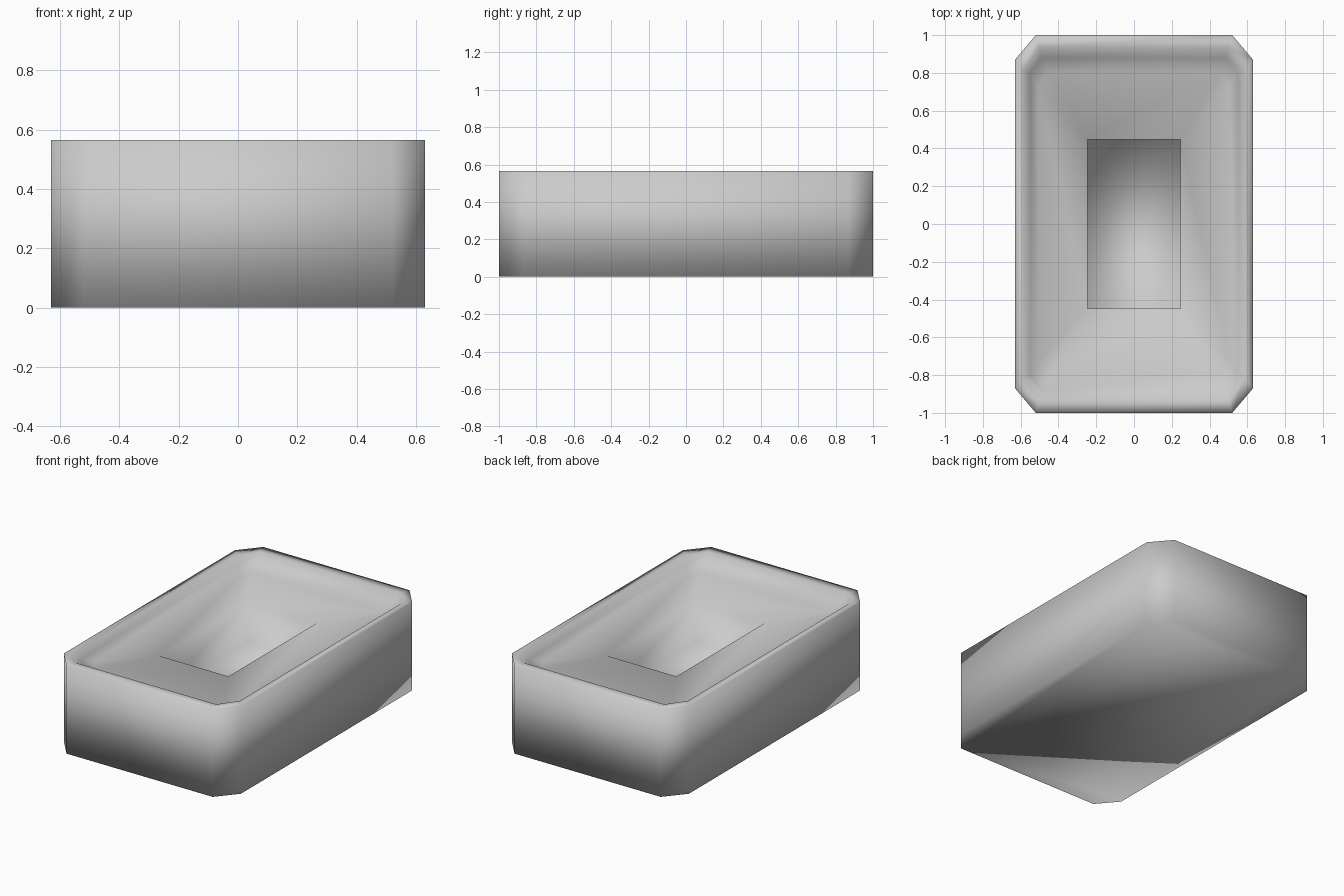
import bpy
import bmesh

cube = bpy.data.objects.get("Cube")
if cube:
    bpy.data.objects.remove(cube, do_unlink=True)

# Single pale grey finish
grey = bpy.data.materials.new("pale_grey")
grey.use_nodes = True
colour = (0.6, 0.6, 0.6, 1)
grey.diffuse_color = colour
grey.node_tree.nodes["Principled BSDF"].inputs["Base Color"].default_value = colour

bm = bmesh.new()


def ring(x, y, cx, cy, z):
    """Rectangle with cut corners, two points per corner, anticlockwise."""
    points = [(x, y - cy), (x - cx, y), (cx - x, y), (-x, y - cy),
              (-x, cy - y), (cx - x, -y), (x - cx, -y), (x, cy - y)]
    return [bm.verts.new((px, py, z)) for px, py in points]


def rectangle(x, y, z):
    return [bm.verts.new((px, py, z)) for px, py in ((x, y), (-x, y), (-x, -y), (x, -y))]


def bridge(a, b):
    n = len(a)
    for i in range(n):
        j = (i + 1) % n
        bm.faces.new((a[i], a[j], b[j], b[i]))


# Outer walls, rim, sloped inner lip and tray floor edge
rings = [ring(0.63, 1.0, 0.11, 0.13, 0.0),
         ring(0.63, 1.0, 0.11, 0.13, 0.565),
         ring(0.585, 0.935, 0.085, 0.12, 0.565),
         ring(0.55, 0.88, 0.06, 0.08, 0.525),
         ring(0.505, 0.80, 0.05, 0.07, 0.49)]
for lower, upper in zip(rings, rings[1:]):
    bridge(lower, upper)
bm.faces.new(reversed(rings[0]))

# Tray floor around the rectangular well
edge = rings[-1]
well_top = rectangle(0.245, 0.447, 0.49)
for i in range(4):
    a, b, c = edge[2 * i], edge[2 * i + 1], edge[(2 * i + 2) % 8]
    bm.faces.new((a, b, well_top[i]))
    bm.faces.new((b, c, well_top[(i + 1) % 4], well_top[i]))

# Well walls and bottom
well_bottom = rectangle(0.245, 0.447, 0.24)
bridge(well_top, well_bottom)
bm.faces.new(well_bottom)

bmesh.ops.recalc_face_normals(bm, faces=bm.faces)
for face in bm.faces:
    face.smooth = True

mesh = bpy.data.meshes.new("tray_body")
bm.to_mesh(mesh)
bm.free()
mesh.materials.append(grey)
tray = bpy.data.objects.new("tray_body", mesh)
bpy.context.collection.objects.link(tray)
